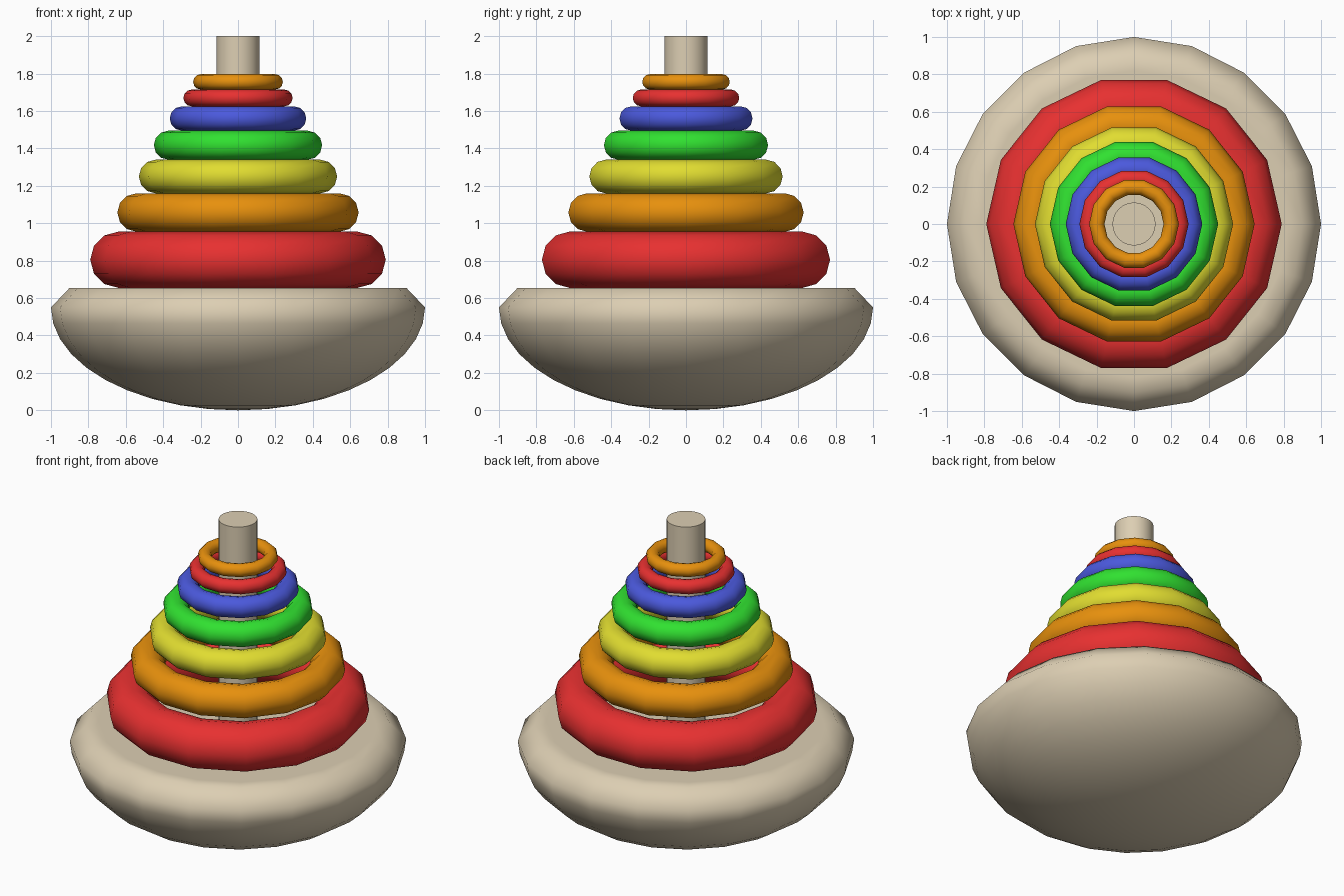
import bpy, bmesh, math

if "Cube" in bpy.data.objects:
    bpy.data.objects.remove(bpy.data.objects["Cube"])


def material(name, rgb):
    m = bpy.data.materials.new(name)
    m.diffuse_color = (*rgb, 1)
    m.use_nodes = True
    m.node_tree.nodes["Principled BSDF"].inputs["Base Color"].default_value = m.diffuse_color
    return m


WOOD = material("wood", (0.72, 0.62, 0.45))
RED = material("red", (0.8, 0.03, 0.03))
ORANGE = material("orange", (0.8, 0.28, 0.004))
YELLOW = material("yellow", (0.75, 0.72, 0.03))
GREEN = material("green", (0.03, 0.75, 0.03))
BLUE = material("blue", (0.07, 0.1, 0.72))


def lathe(name, profile, sides, mat):
    """Spin an (r, z) profile that runs from the bottom to the top; cap its ends."""
    bm = bmesh.new()
    loops = []
    for r, z in profile:
        if r == 0:
            loops.append([bm.verts.new((0, 0, z))] * sides)
        else:
            loops.append([bm.verts.new((r * math.cos(a), r * math.sin(a), z))
                          for a in (math.tau * i / sides for i in range(sides))])
    for low, high in zip(loops, loops[1:]):
        for i in range(sides):
            j = (i + 1) % sides
            corners = dict.fromkeys((low[i], low[j], high[j], high[i]))
            bm.faces.new(list(corners))
    if profile[-1][0] > 0:
        bm.faces.new(loops[-1])
    if profile[0][0] > 0:
        bm.faces.new(loops[0][::-1])
    mesh = bpy.data.meshes.new(name)
    bm.to_mesh(mesh)
    bm.free()
    obj = bpy.data.objects.new(name, mesh)
    bpy.context.collection.objects.link(obj)
    mesh.materials.append(mat)
    mesh.shade_smooth()
    return obj


# Rocking base: squashed half sphere with a sloped rim and flat top
bowl = [(0, 0)]
for k in range(1, 11):
    a = math.radians(9 * k)
    bowl.append((math.sin(a), 0.55 * (1 - math.cos(a))))
lathe("rocking_base", bowl + [(0.9, 0.655), (0.82, 0.655), (0, 0.655)], 20, WOOD)

# Central pole, crisp top edge
pole = lathe("pole", [(0.115, 0.6), (0.115, 2.0)], 32, WOOD)
bpy.context.view_layer.objects.active = pole
pole.select_set(True)
bpy.ops.object.shade_smooth_by_angle(angle=math.radians(40))

# Stacked rings: outer radius, bottom, top, colour
rings = [
    (0.79, 0.655, 0.955, RED),
    (0.645, 0.955, 1.16, ORANGE),
    (0.53, 1.16, 1.34, YELLOW),
    (0.45, 1.34, 1.495, GREEN),
    (0.365, 1.495, 1.625, BLUE),
    (0.292, 1.625, 1.715, RED),
    (0.24, 1.715, 1.797, ORANGE),
]
for n, (outer, z0, z1, mat) in enumerate(rings, 1):
    minor = (z1 - z0) / 2
    bpy.ops.mesh.primitive_torus_add(
        major_segments=14, minor_segments=12, major_radius=outer - minor,
        minor_radius=minor, location=(0, 0, (z0 + z1) / 2))
    ring = bpy.context.object
    ring.name = f"ring_{n}"
    ring.data.materials.append(mat)
    ring.data.shade_smooth()
